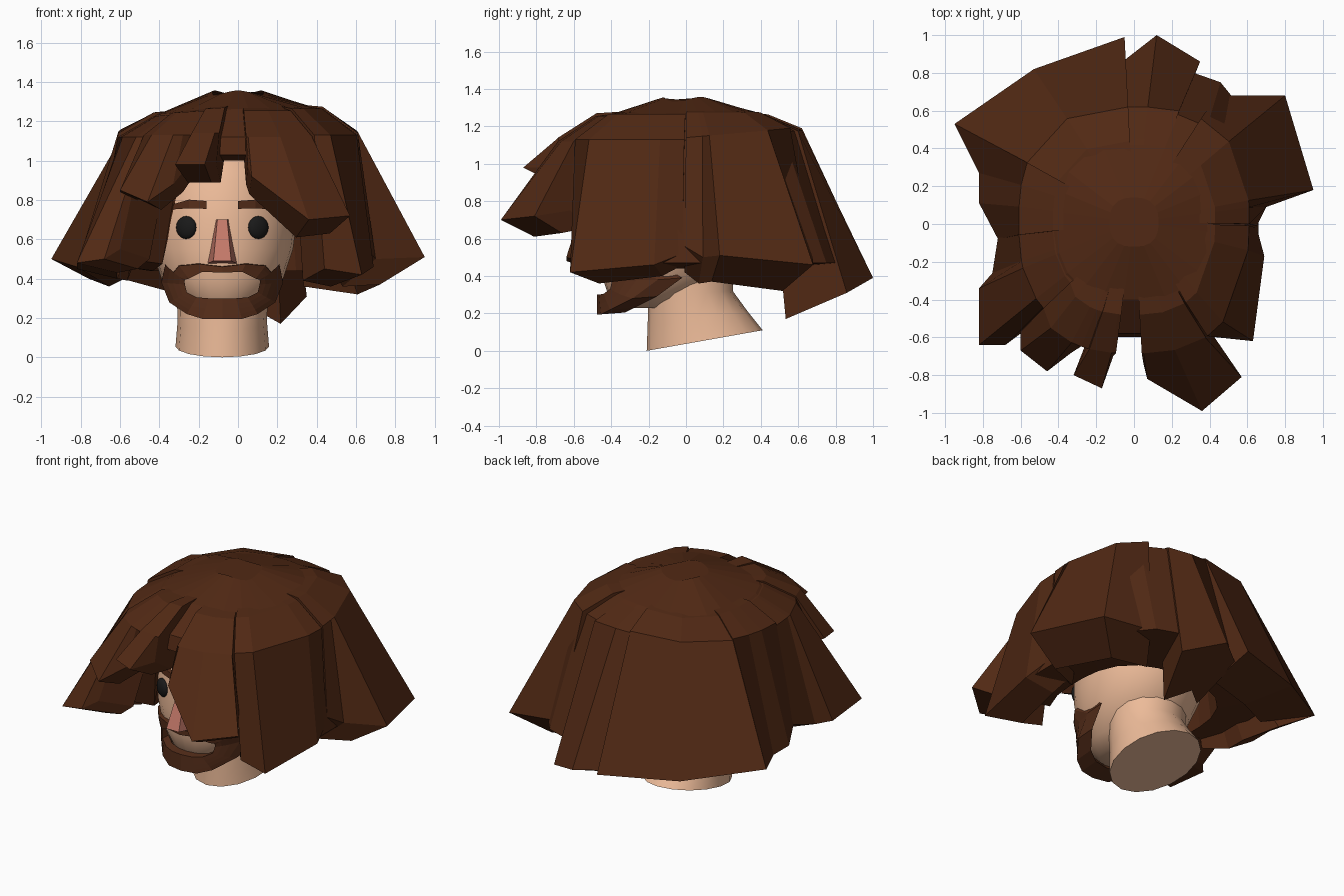
import bpy, bmesh
from math import sin, cos, pi, atan2, sqrt, radians

if "Cube" in bpy.data.objects:
    bpy.data.objects.remove(bpy.data.objects["Cube"])


def material(name, rgb):
    m = bpy.data.materials.new(name)
    m.diffuse_color = (*rgb, 1)
    m.use_nodes = True
    m.node_tree.nodes["Principled BSDF"].inputs["Base Color"].default_value = m.diffuse_color
    return m


HAIR = material("hair_brown", (0.083, 0.022, 0.007))
BEARD = material("beard_brown", (0.1, 0.029, 0.011))
SKIN = material("skin", (0.85, 0.5, 0.32))
NOSE = material("nose_pink", (0.55, 0.19, 0.14))
BLACK = material("eye_black", (0.01, 0.01, 0.01))


def finish(bm, name, mat, smooth=None):
    bmesh.ops.recalc_face_normals(bm, faces=bm.faces)
    me = bpy.data.meshes.new(name)
    bm.to_mesh(me)
    bm.free()
    me.materials.append(mat)
    ob = bpy.data.objects.new(name, me)
    bpy.context.collection.objects.link(ob)
    if smooth:
        bpy.ops.object.select_all(action='DESELECT')
        ob.select_set(True)
        bpy.context.view_layer.objects.active = ob
        bpy.ops.object.shade_smooth_by_angle(angle=radians(smooth))
    return ob


def loft(name, rings, mat, closed=False, smooth=None):
    """Skin a row of equal point rings; cap the ends unless the row is closed."""
    bm = bmesh.new()
    vs = [[bm.verts.new(p) for p in r] for r in rings]
    n, m = len(rings), len(rings[0])
    for i in range(n if closed else n - 1):
        a, b = vs[i], vs[(i + 1) % n]
        for j in range(m):
            k = (j + 1) % m
            bm.faces.new((a[j], a[k], b[k], b[j]))
    if not closed:
        bm.faces.new(vs[0])
        bm.faces.new(vs[-1])
    return finish(bm, name, mat, smooth)


# Head: z, half width, front y, back y
CX = -0.08
HEAD = [(.23, .12, -.36, -.05), (.28, .21, -.41, .05), (.4, .31, -.45, .25),
        (.55, .36, -.46, .33), (.7, .38, -.45, .38), (.9, .36, -.42, .4),
        (1.04, .29, -.34, .34), (1.13, .15, -.2, .2)]


def oval(z, rx, yf, yb, n=24):
    return [(CX + rx * cos(2 * pi * i / n),
             (yf + yb) / 2 + (yb - yf) / 2 * sin(2 * pi * i / n), z) for i in range(n)]


def face_y(x, z):
    """Front surface of the head at x, z."""
    z = min(max(z, HEAD[0][0]), HEAD[-1][0])
    for a, b in zip(HEAD, HEAD[1:]):
        if z <= b[0]:
            t = (z - a[0]) / (b[0] - a[0])
            rx, yf, yb = [a[i] + t * (b[i] - a[i]) for i in (1, 2, 3)]
            return (yf + yb) / 2 - (yb - yf) / 2 * sqrt(max(0, 1 - ((x - CX) / rx) ** 2))


loft("head", [oval(*r) for r in HEAD], SKIN, smooth=50)

# Neck with a slanted cut
neck = []
for z, rx, yf, yb, slant in [(0, .238, -.21, .41, .11), (.14, .228, -.205, .33, .07),
                             (.3, .23, -.2, .25, .02), (.5, .24, -.2, .25, 0)]:
    neck.append([(x, y, z + slant * (y - yf) / (yb - yf))
                 for x, y, z in oval(z, rx, yf, yb, 16)])
loft("neck", neck, SKIN, smooth=50)

# Beard: half outlines from top centre to bottom centre
outer = [(0, .46), (.12, .475), (.22, .465), (.25, .43), (.29, .47), (.31, .38),
         (.27, .28), (.18, .22), (.1, .195), (0, .195)]
inner = [(0, .43), (.1, .435), (.17, .4), (.19, .395), (.192, .385), (.19, .37),
         (.18, .33), (.13, .305), (.07, .3), (0, .3)]
cols = [(1, o, i) for o, i in zip(outer, inner)]
cols += [(-1, o, i) for _, o, i in cols[-2:0:-1]]


def beard_y(x, z):
    return min(face_y(x, z) - .03, -.09 - .385 * sqrt(max(0, 1 - ((x - CX) / .314) ** 2)))


rings = []
for s, o, i in cols:
    row = [(CX + s * (o[0] + t * (i[0] - o[0])), o[1] + t * (i[1] - o[1]))
           for t in (0, .25, .5, .75, 1)]
    rings.append([(x, beard_y(x, z), z) for x, z in row]
                 + [(row[-1][0], beard_y(*row[-1]) + .06, row[-1][1]),
                    (row[0][0], beard_y(*row[0]) + .13, row[0][1] + .01)])
loft("beard", rings, BEARD, closed=True)

# Nose
loft("nose", [[(CX - .035, -.42, .7), (CX + .035, -.42, .7),
               (CX + .025, -.475, .7), (CX - .025, -.475, .7)],
              [(CX - .08, -.42, .475), (CX + .08, -.42, .475),
               (CX + .045, -.56, .49), (CX - .045, -.56, .49)]], NOSE)

# Eyes and brows
for s, side in ((-1, "left"), (1, "right")):
    bm = bmesh.new()
    bmesh.ops.create_uvsphere(bm, u_segments=16, v_segments=10, radius=1)
    ex = CX + s * .183
    for v in bm.verts:
        v.co = (ex + v.co.x * .052, face_y(ex, .66) + s * v.co.x * .02 + v.co.y * .03,
                .66 + v.co.z * .058)
    finish(bm, side + "_eye", BLACK, 60)
    brow = []
    for d, z, h in ((.08, .775, .02), (.17, .78, .022), (.28, .76, .01)):
        x = CX + s * d
        y = face_y(x, z)
        brow.append([(x, y - .025, z - h), (x, y - .025, z + h),
                     (x, y + .03, z + h), (x, y + .03, z - h)])
    loft(side + "_brow", brow, BEARD)


# Hair crown
def dome(a, r, z, front=1, back=1, e=2.6):
    """Point on a squarish hair ring; shoulder is higher at the back."""
    c, s = cos(a), sin(a)
    k = r / (abs(c) ** e + abs(s) ** e) ** (1 / e)
    if r > .5:
        z += .06 * max(s, 0)
    elif r > .2 and c < 0:
        z += .03 * c
    return (k * c, k * s * (back if s > 0 else front) + .01, z)


N = 24
ang = [2 * pi * (i + .5) / N for i in range(N)]


def hem(a):
    start = .72 if cos(a) > 0 else .6
    return .47 + .56 * min(1, max(0, (-sin(a) - start) / .14))


loft("hair_crown", [
    [dome(a, .13, 1.345 + .012 * sin(3 * a)) for a in ang],
    [dome(a, .41, 1.265) for a in ang],
    [dome(a, .59, 1.12) for a in ang],
    [(x, y, hem(a)) for a in ang for x, y, _ in [dome(a, .66, 0, .92, 1.24, 3.4)]],
    [(x, y, hem(a) - .03) for a in ang for x, y, _ in [dome(a, .45, 0, 1.1, 1)]],
    [dome(a, .38, 1.1) for a in ang]], HAIR)

# Hair locks: name, inward scale, underside drop, tip points
LOCKS = [
    ("front_right", .82, .09, [(.05, -.74, .97), (.07, -.82, .92), (.36, -.99, .70),
                               (.57, -.81, .72), (.44, -.62, .75)]),
    ("side_right", .75, .06, [(.44, -.6, .45), (.63, -.62, .42), (.69, -.17, .46),
                              (.65, -.02, .52)]),
    ("rear_right", .76, .14, [(.65, -.01, .56), (.7, .09, .50), (.95, .18, .51),
                              (.8, .68, .46), (.44, .68, .5)]),
    ("back_right", .62, .14, [(.35, .86, .31), (.12, 1.0, .39), (-.06, .86, .38)]),
    ("back_left", .7, .08, [(-.05, .99, .40), (-.53, .82, .42), (-.95, .53, .50)]),
    ("rear_left", .8, .1, [(-.95, .53, .50), (-.82, .27, .46), (-.82, .11, .46),
                           (-.72, -.08, .5)]),
    ("side_left", .75, .05, [(-.72, -.07, .5), (-.75, -.26, .44), (-.82, -.34, .45),
                             (-.82, -.64, .48), (-.68, -.64, .5), (-.6, -.58, .55)]),
    ("front_left", .85, .04, [(-.6, -.57, .84), (-.6, -.67, .85), (-.46, -.78, .79),
                              (-.33, -.68, .88), (-.25, -.61, .98), (-.12, -.62, 1.06)]),
    ("forehead_curl", .8, .09, [(-.32, -.8, .98), (-.17, -.87, .98), (-.11, -.7, .98)]),
]
for n, (name, k, drop, tips) in enumerate(LOCKS):
    lift = .01 * (n % 3)
    rings = []
    for x, y, z in tips:
        a = atan2(y, x)
        f = 1.14 if sin(a) < -.7 else 1
        rings.append([dome(a, .25, 1.29), dome(a, .43, 1.255 + lift, f),
                      dome(a, .61, 1.12 + lift, f),
                      (x, y, z), (x * k, y * k, z - drop), dome(a, .46, 1.0)])
    loft("hair_lock_" + name, rings, HAIR)
